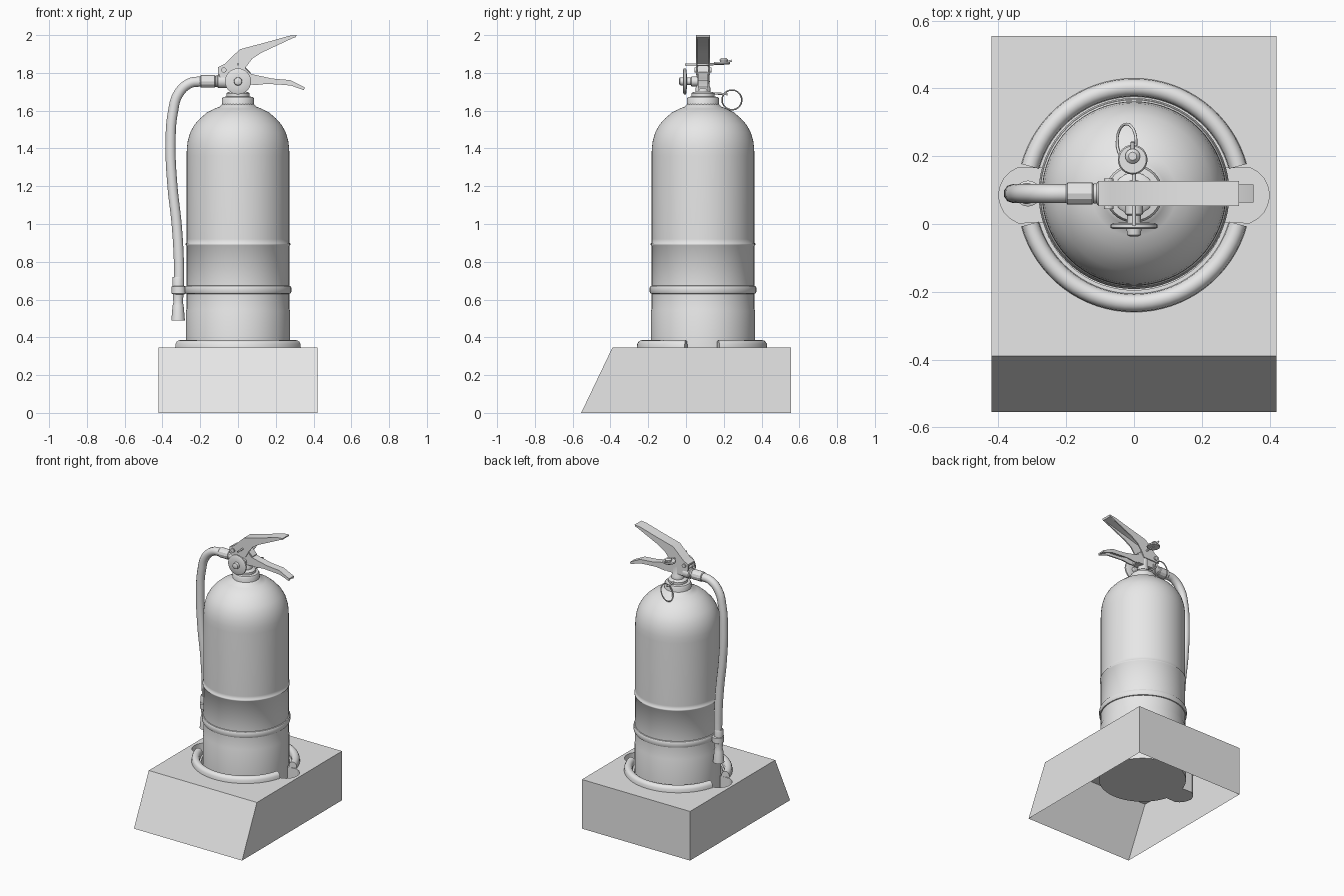
import bpy, bmesh, math
from mathutils import Vector

if "Cube" in bpy.data.objects:
    bpy.data.objects.remove(bpy.data.objects["Cube"])

CY = 0.09  # depth of the cylinder axis
grey = bpy.data.materials.new("light_grey")
grey.diffuse_color = (0.8, 0.8, 0.8, 1)
grey.use_nodes = True
grey.node_tree.nodes["Principled BSDF"].inputs["Base Color"].default_value = grey.diffuse_color


def finish(name, bm, loc=(0, 0, 0), rot=(0, 0, 0), angle=35, fix=True):
    if fix:
        bmesh.ops.recalc_face_normals(bm, faces=bm.faces)
    me = bpy.data.meshes.new(name)
    bm.to_mesh(me)
    bm.free()
    ob = bpy.data.objects.new(name, me)
    bpy.context.collection.objects.link(ob)
    ob.location, ob.rotation_euler = loc, rot
    me.materials.append(grey)
    bpy.ops.object.select_all(action='DESELECT')
    ob.select_set(True)
    bpy.context.view_layer.objects.active = ob
    bpy.ops.object.shade_smooth_by_angle(angle=math.radians(angle))
    return ob


def lathe(name, profile, loc=(0, CY, 0), rot=(0, 0, 0), n=32, angle=35):
    """Revolve (radius, height) points around local z, capping both ends."""
    bm = bmesh.new()
    rings = [[bm.verts.new((r * math.cos(2 * math.pi * i / n), r * math.sin(2 * math.pi * i / n), z))
              for i in range(n)] for r, z in profile]
    for a, b in zip(rings, rings[1:]):
        for i in range(n):
            j = (i + 1) % n
            bm.faces.new((a[i], a[j], b[j], b[i]))
    bm.faces.new(rings[0][::-1])
    bm.faces.new(rings[-1])
    return finish(name, bm, loc, rot, angle)


def plate(name, outline, y0, y1, bevel=0.0):
    """Extrude an (x, z) outline from y0 to y1."""
    bm = bmesh.new()
    f = bm.faces.new([bm.verts.new((x, y0, z)) for x, z in outline])
    ext = bmesh.ops.extrude_face_region(bm, geom=[f])
    bmesh.ops.translate(bm, vec=(0, y1 - y0, 0),
                        verts=[v for v in ext['geom'] if isinstance(v, bmesh.types.BMVert)])
    if bevel:
        bmesh.ops.bevel(bm, geom=bm.edges[:], offset=bevel, segments=2, affect='EDGES')
    return finish(name, bm)


def tube(name, points, radius, cyclic=False, res=8):
    """Round tube along a smooth path."""
    cu = bpy.data.curves.new(name, 'CURVE')
    cu.dimensions = '3D'
    cu.bevel_depth, cu.bevel_resolution, cu.resolution_u = radius, 3, res
    cu.use_fill_caps = True
    sp = cu.splines.new('BEZIER')
    sp.bezier_points.add(len(points) - 1)
    for bp, p in zip(sp.bezier_points, points):
        bp.co = p
        bp.handle_left_type = bp.handle_right_type = 'AUTO'
    sp.use_cyclic_u = cyclic
    ob = bpy.data.objects.new(name, cu)
    bpy.context.collection.objects.link(ob)
    cu.materials.append(grey)
    bpy.ops.object.select_all(action='DESELECT')
    ob.select_set(True)
    bpy.context.view_layer.objects.active = ob
    bpy.ops.object.convert(target='MESH')
    bpy.ops.object.shade_smooth_by_angle(angle=math.radians(40))
    return ob


# Stand: open-bottomed box with sloped front and a recessed well with two finger notches
TOP, FLOOR = 0.345, 0.16


def well_radius(t, c=0.312, rho=0.087):
    s, k = math.sin(t), abs(math.cos(t))
    d = rho * rho - (c * s) ** 2
    return max(0.28, c * k + math.sqrt(d)) if d > 0 else 0.28


bm = bmesh.new()
low = [bm.verts.new((x, y, 0)) for x, y in ((-.42, -.555), (.42, -.555), (.42, .555), (-.42, .555))]
high = [bm.verts.new((x, y, TOP)) for x, y in ((-.42, -.39), (.42, -.39), (.42, .555), (-.42, .555))]
N = 120
angs = [2 * math.pi * (i + 0.5) / N for i in range(N)]
rim, bed = [[bm.verts.new((well_radius(t) * math.cos(t), CY - .005 + well_radius(t) * math.sin(t), z))
             for t in angs] for z in (TOP, FLOOR)]
for i in range(4):
    j = (i + 1) % 4
    bm.faces.new((low[i], low[j], high[j], high[i]))
for i in range(N):
    j = (i + 1) % N
    bm.faces.new((rim[i], rim[j], bed[j], bed[i]))
bm.faces.new(bed)
loops = [bm.edges.get((r[i], r[(i + 1) % len(r)])) for r in (high, rim) for i in range(len(r))]
bmesh.ops.triangle_fill(bm, use_beauty=True, use_dissolve=False, edges=loops)
finish("stand", bm, angle=30)

# Raised half-round mouldings around the well, front and back
for name, base in (("front_moulding", math.pi), ("back_moulding", 0)):
    bm = bmesh.new()
    a0, steps, segs = math.radians(15.5), 32, 8
    rows = []
    for i in range(steps + 1):
        t = base + a0 + (math.pi - 2 * a0) * i / steps
        row = []
        for k in range(segs + 1):
            p = math.pi * k / segs
            r = 0.318 + 0.027 * math.cos(p)
            row.append(bm.verts.new((r * math.cos(t), CY - .005 + r * math.sin(t), TOP + 0.04 * math.sin(p) ** 0.7)))
        rows.append(row)
    for a, b in zip(rows, rows[1:]):
        for k in range(segs):
            bm.faces.new((a[k], a[k + 1], b[k + 1], b[k]))
    bm.faces.new(rows[0])
    bm.faces.new(rows[-1])
    finish(name, bm)

# Cylinder body with lower sleeve, label band, lip and domed shoulder
lathe("cylinder_body", [
    (.25, .165), (.272, .18), (.275, .2), (.275, .54), (.272, .55), (.272, .64),
    (.272, .66), (.272, .884), (.277, .889), (.277, .896), (.272, .9), (.272, .92), (.272, 1.36), (.271, 1.40),
    (.266, 1.44), (.253, 1.485), (.231, 1.525), (.200, 1.56), (.165, 1.59), (.125, 1.61), (.095, 1.622),
    (.085, 1.635)], n=64, angle=60)
lathe("hose_strap", [(.27, .63), (.278, .632), (.282, .64), (.282, .664), (.278, .672), (.27, .674)], n=64)

# Neck collar and valve column
lathe("neck_collar", [(.086, 1.61), (.086, 1.662), (.08, 1.672), (.062, 1.675), (.062, 1.69), (.055, 1.697),
                      (.04, 1.70), (.04, 1.72), (.034, 1.73), (.034, 1.79)])
plate("valve_block", [(-.1, 1.735), (.07, 1.735), (.07, 1.80), (.03, 1.84), (-.06, 1.84), (-.1, 1.79)],
      CY - .03, CY + .03, .005)

# Pressure gauge facing forward
lathe("gauge", [(.02, -.03), (.02, .03), (.06, .032), (.069, .036), (.069, .046), (.062, .05), (.022, .05),
                (.02, .068), (.012, .072)], loc=(0, .035, 1.755), rot=(math.pi / 2, 0, 0))
lathe("gauge_stem", [(.026, 0), (.026, .06), (.02, .065), (.02, .09)], loc=(0, CY, 1.755), rot=(math.pi / 2, 0, 0))

# Squeeze lever: folded channel with top strip and two cheeks
W = 0.037
plate("upper_lever_top", [(-.105, 1.83), (-.07, 1.848), (.01, 1.925), (.15, 1.962), (.27, 1.996), (.31, 2.0),
                          (.305, 1.988), (.27, 1.98), (.15, 1.946), (.018, 1.908), (-.06, 1.834), (-.1, 1.815)],
      CY - W, CY + W)
for side in (-1, 1):
    plate("upper_lever_cheek", [(-.105, 1.79), (-.105, 1.83), (-.07, 1.846), (.01, 1.922), (.15, 1.96), (.27, 1.994),
                                (.29, 1.984), (.125, 1.907), (.075, 1.875), (.045, 1.835), (.02, 1.79)],
          CY + side * W, CY + side * (W - .008))
    # Carry handle cheeks
    plate("lower_handle_cheek", [(-.05, 1.80), (.05, 1.805), (.08, 1.79), (.18, 1.768), (.275, 1.76), (.35, 1.722),
                                 (.35, 1.708), (.28, 1.733), (.22, 1.738), (.15, 1.742), (.09, 1.735), (.03, 1.745)],
          CY + side * .026, CY + side * .018)
plate("lower_handle_top", [(.03, 1.805), (.08, 1.792), (.18, 1.77), (.275, 1.762), (.352, 1.724), (.352, 1.714),
                           (.275, 1.752), (.18, 1.76), (.08, 1.78), (.03, 1.79)], CY - .026, CY + .026)
lathe("lever_pivot", [(.014, -.045), (.014, .045)], loc=(-.075, CY, 1.815), rot=(math.pi / 2, 0, 0), n=16)

# Hose with ferrule, clip and nozzle
lathe("hose_coupling", [(.036, 0), (.036, .045), (.03, .05), (.03, .06)], loc=(-.06, CY, 1.755),
      rot=(0, -math.pi / 2, 0), n=24)
lathe("hose_ferrule", [(.028, 0), (.033, .004), (.033, .076), (.028, .08)], loc=(-.12, CY, 1.755),
      rot=(0, -math.pi / 2, 0), n=12, angle=20)
tube("hose", [(-.19, CY, 1.755), (-.255, CY, 1.745), (-.315, CY, 1.69), (-.345, CY, 1.59), (-.357, CY, 1.42),
              (-.347, CY, 1.2), (-.325, CY, 1.0), (-.313, CY, .8), (-.312, CY, .66)], .028)
lathe("hose_clip", [(.03, .628), (.038, .632), (.038, .668), (.03, .672)], loc=(-.313, CY, 0))
lathe("nozzle", [(.028, .72), (.031, .71), (.028, .62), (.025, .585), (.029, .57), (.036, .49), (.028, .49),
                 (.02, .6)], loc=(-.317, CY, 0), n=24)

# Safety pin with flat loop, and hanging pull ring
tube("safety_pin", [(0, -.005, 1.845), (0, .1, 1.845), (0, .2, 1.848)], .006, res=2)
lathe("pin_washer", [(.04, 0), (.044, .006), (.04, .012)], loc=(-.004, .19, 1.845), n=24)
lathe("pin_knob", [(.02, 0), (.022, .012), (.012, .022)], loc=(-.004, .2, 1.857), n=16)
tube("pin_tail", [(-.004, .2, 1.855), (-.004, .225, 1.86), (-.004, .242, 1.865)], .006, res=3)
tube("ring_tab", [(0, .13, 1.69), (-.01, .17, 1.69), (-.005, .22, 1.687)], .006, res=3)
tube("pull_ring", [(-.022 + .028 * math.sin(t), .243 + .052 * math.cos(t), 1.657 + .052 * math.sin(t))
                   for t in (2 * math.pi * i / 12 for i in range(12))], .004, cyclic=True, res=3)
